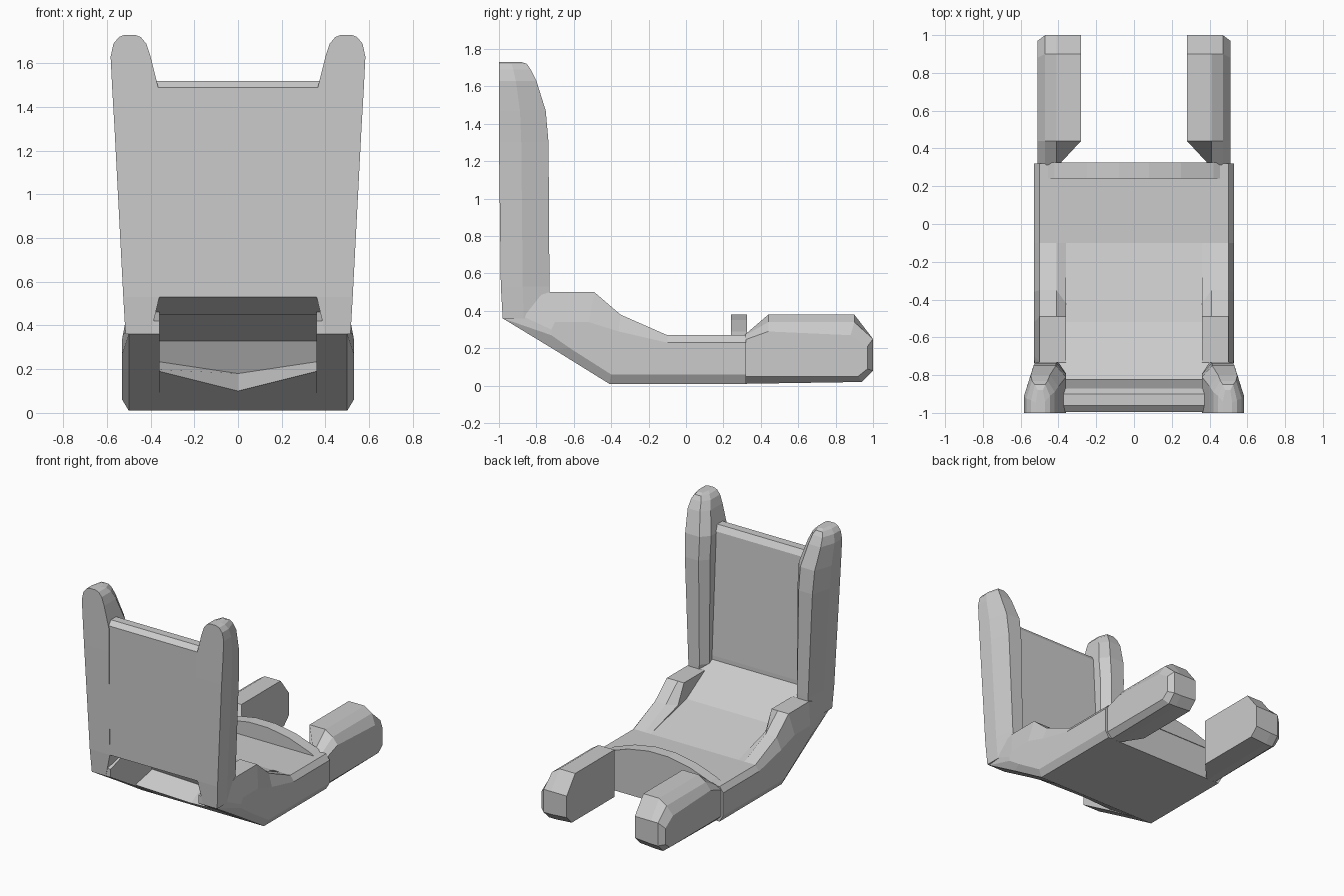
import bpy, bmesh

grey = bpy.data.materials.new("light_grey")
grey.diffuse_color = (0.6, 0.6, 0.6, 1)


def loft(name, rings, mirror=False):
    """Skin a closed solid through rings that have equal point counts."""
    bm = bmesh.new()
    loops = [[bm.verts.new(p) for p in ring] for ring in rings]
    n = len(loops[0])
    for a, b in zip(loops, loops[1:]):
        for i in range(n):
            j = (i + 1) % n
            bm.faces.new((a[i], a[j], b[j], b[i]))
    caps = [bm.faces.new(loops[0]), bm.faces.new(loops[-1])]
    bmesh.ops.triangulate(bm, faces=caps)
    bmesh.ops.recalc_face_normals(bm, faces=bm.faces)
    me = bpy.data.meshes.new(name)
    bm.to_mesh(me)
    bm.free()
    me.materials.append(grey)
    ob = bpy.data.objects.new(name, me)
    bpy.context.collection.objects.link(ob)
    if mirror:
        ob.modifiers.new("mirror", 'MIRROR')
    return ob


def at_x(x, profile):
    return [(x, y, z) for y, z in profile]


# Seat pan: thin rear ramp over a notch that opens below the backrest
pan_side = [(0.32, 0.01), (-0.41, 0.01), (-0.70, 0.20), (-0.50, 0.24), (-0.52, 0.33),
            (-0.86, 0.51), (-0.82, 0.55), (-0.52, 0.37), (-0.10, 0.27), (0.32, 0.27)]
pan_mid = list(pan_side)
pan_mid[2], pan_mid[3] = (-0.55, 0.10), (-0.42, 0.18)
loft("seat_pan", [at_x(-0.40, pan_side), at_x(0, pan_mid), at_x(0.40, pan_side)])

# Side rails with raised bolsters
rail = [(0.32, 0.01), (-0.41, 0.01), (-0.70, 0.19), (-0.98, 0.36), (-0.98, 0.42),
        (-0.73, 0.50), (-0.49, 0.50), (-0.35, 0.38), (-0.10, 0.27), (0.32, 0.27)]
rail_out = [(0.32, 0.06), (-0.40, 0.06), (-0.62, 0.20), (-0.72, 0.27), (-0.72, 0.30),
            (-0.70, 0.34), (-0.52, 0.34), (-0.36, 0.29), (-0.10, 0.23), (0.32, 0.23)]
rail_in = list(rail)
rail_in[7] = (-0.42, 0.36)
loft("side_rail", [at_x(0.36, rail_in), at_x(0.41, rail), at_x(0.50, rail),
                   at_x(0.53, rail_out)], mirror=True)

# Arched lip on the open edge of the seat
arch = [(-0.49, 0.25), (-0.42, 0.29), (-0.25, 0.35), (-0.08, 0.38),
        (0.08, 0.38), (0.25, 0.35), (0.42, 0.29), (0.49, 0.25)]
loft("seat_lip", [[(x, y, z) for x, z in arch] for y in (0.24, 0.325)])

# Leg rests: inner, ridge and outer profiles
leg_in = [(0.44, 0.03), (0.94, 0.03), (1.00, 0.09), (1.00, 0.25),
          (0.90, 0.38), (0.44, 0.38), (0.44, 0.27)]
leg_ridge = [(0.30, 0.01), (0.94, 0.02), (1.00, 0.08), (1.00, 0.25),
             (0.90, 0.38), (0.44, 0.38), (0.30, 0.26)]
leg_out = [(0.30, 0.05), (0.92, 0.05), (0.97, 0.09), (0.97, 0.21),
           (0.88, 0.27), (0.44, 0.29), (0.30, 0.24)]
loft("leg_rest", [at_x(0.28, leg_in), at_x(0.41, leg_ridge), at_x(0.47, [
    (y, min(z, 0.34)) for y, z in leg_ridge]), at_x(0.51, leg_out)], mirror=True)

# Backrest panel
panel = [(-0.99, 0.53), (-0.82, 0.45), (-0.82, 0.58), (-0.87, 1.48),
         (-0.90, 1.52), (-0.96, 1.52), (-0.995, 1.49)]
loft("backrest_panel", [at_x(x, panel) for x in (-0.40, 0.40)])


# Backrest posts: flared upward, bevelled and rounded at the top
def post_ring(z, xi, xo, back, front):
    return [(xi, back, z), (xo, back, z), (xo, back + 0.45 * (front - back), z),
            (xo - 0.2 * (xo - xi), front, z), (xi + 0.25 * (xo - xi), front, z),
            (xi, front - 0.06, z)]


loft("backrest_post", [post_ring(*r) for r in (
    (0.36, 0.40, 0.515, -0.98, -0.73),
    (0.53, 0.36, 0.525, -0.99, -0.73),
    (1.30, 0.36, 0.565, -1.0, -0.735),
    (1.47, 0.36, 0.575, -1.0, -0.75),
    (1.63, 0.40, 0.583, -1.0, -0.80),
    (1.69, 0.42, 0.570, -1.0, -0.83),
    (1.72, 0.445, 0.545, -1.0, -0.85),
    (1.73, 0.47, 0.52, -1.0, -0.88))], mirror=True)
